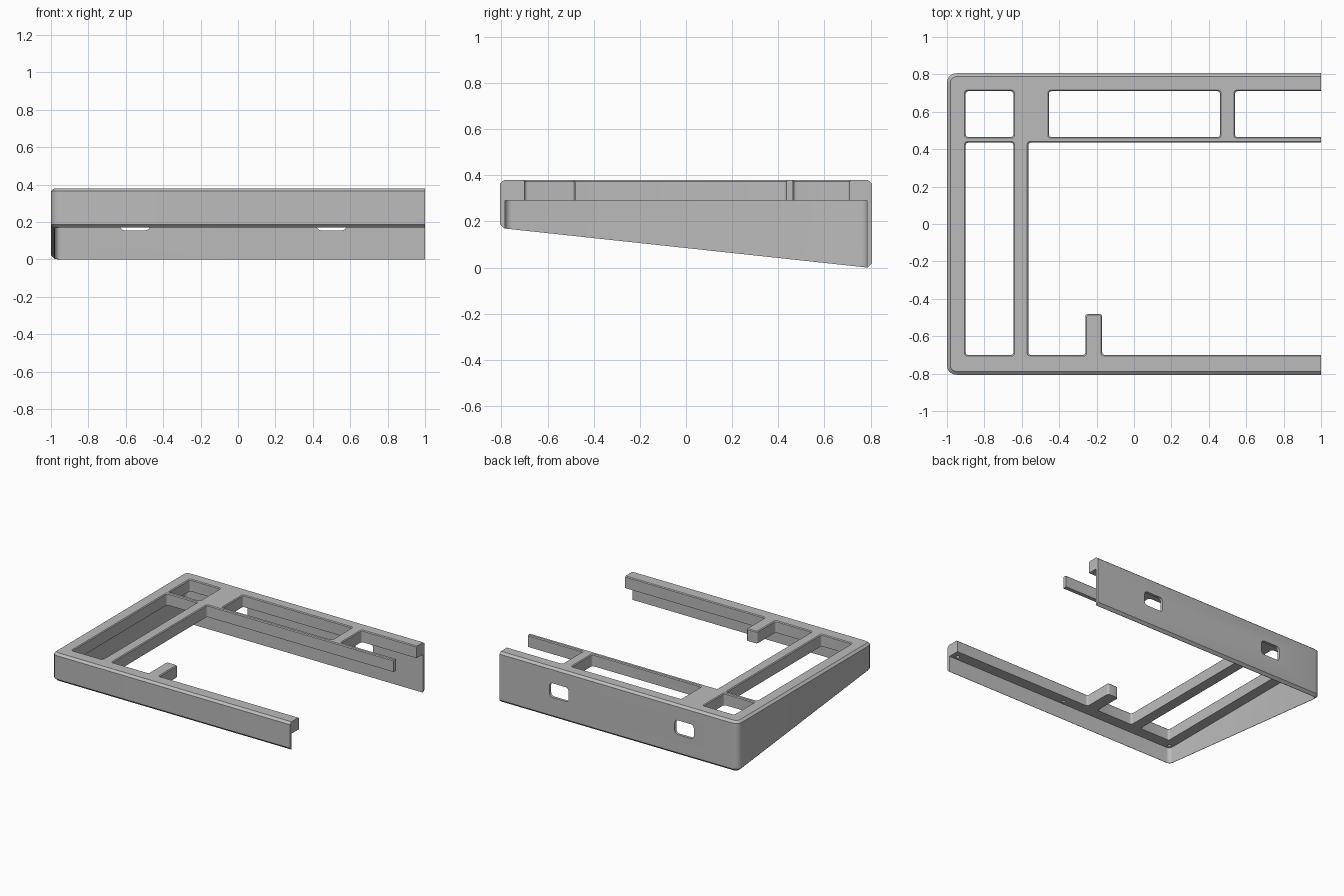
import bpy
import bmesh
from math import pi
from mathutils import Vector, Matrix

cube = bpy.data.objects.get("Cube")
if cube:
    bpy.data.objects.remove(cube, do_unlink=True)

grey = bpy.data.materials.new("matte grey")
grey.use_nodes = True
grey.diffuse_color = (0.5, 0.5, 0.5, 1)
grey.node_tree.nodes["Principled BSDF"].inputs["Base Color"].default_value = (0.5, 0.5, 0.5, 1)

TOP, UNDER, HALF, CH = 0.38, 0.29, 0.806, 0.018


def rect(x0, x1, y0, y1):
    return [(x0, y0), (x1, y0), (x1, y1), (x0, y1)]


def rounded(points, radius, steps=5, keep=lambda p: False):
    """Round each corner of an axis-aligned outline, except those kept square."""
    out = []
    pts = [Vector(p) for p in points]
    for i, p in enumerate(pts):
        if keep(p):
            out += [p] * (steps + 1)
            continue
        u = (pts[i - 1] - p).normalized() * radius
        v = (pts[(i + 1) % len(pts)] - p).normalized() * radius
        for k in range(steps + 1):
            t = k / steps * pi / 2
            s, c = Matrix.Rotation(t, 2) @ Vector((0, 1))
            out.append(p + u * (1 - abs(s)) + v * (1 - c))
    return out


def loft(name, loops):
    """Closed solid through loops of equal length; merges square corners."""
    bm = bmesh.new()
    rings = [[bm.verts.new(co) for co in loop] for loop in loops]
    n = len(rings[0])
    for a, b in zip(rings, rings[1:]):
        for i in range(n):
            j = (i + 1) % n
            bm.faces.new((a[i], a[j], b[j], b[i]))
    bm.faces.new(rings[0][::-1])
    bm.faces.new(rings[-1])
    bmesh.ops.remove_doubles(bm, verts=bm.verts, dist=1e-5)
    bmesh.ops.recalc_face_normals(bm, faces=bm.faces)
    mesh = bpy.data.meshes.new(name)
    bm.to_mesh(mesh)
    bm.free()
    ob = bpy.data.objects.new(name, mesh)
    bpy.context.collection.objects.link(ob)
    mesh.materials.append(grey)
    return ob


def prism(name, outline, z0, z1):
    return loft(name, [[(p[0], p[1], z) for p in outline] for z in (z0, z1)])


def cut(body, cutter):
    mod = body.modifiers.new("cut", "BOOLEAN")
    mod.operation = "DIFFERENCE"
    mod.solver = "EXACT"
    mod.object = cutter
    bpy.context.view_layer.objects.active = body
    bpy.ops.object.modifier_apply(modifier=mod.name)
    bpy.data.objects.remove(cutter, do_unlink=True)


def slope(y):
    return 0.1076 * (HALF - CH - y)


# Outer body: chamfered top and bottom, sloping underside, square open end
def outline(d):
    return rounded(rect(-1 + d, 1, -HALF + d, HALF - d), 0.05 - d,
                   keep=lambda p: p.x > 0.9)


full, inset = outline(0), outline(CH)
frame = loft("tilted_frame", [
    [(p.x, p.y, slope(p.y)) for p in inset],
    [(p.x, p.y, slope(q.y) + CH) for p, q in zip(full, inset)],
    [(p.x, p.y, TOP - 0.015) for p in full],
    [(p.x, p.y, TOP) for p in inset]])

# Hollow underside leaving thin walls
wall = 0.021
cut(frame, prism("cavity", rounded(rect(-1 + wall, 1.3, -HALF + wall, HALF - wall), 0.03),
                 -0.5, UNDER))


# Openings in the top plate; d widens them for the edge chamfer
def big_bay(d):
    left, right, tip = -0.26 + d, -0.17 - d, -0.48 - d
    low, high, x0, x1 = -0.70 - d, 0.435 + d, -0.565 - d, 1.3
    return [(x0, low), (left, low), (left, tip), (right, tip),
            (right, low), (x1, low), (x1, high), (x0, high)]


def bay(x0, x1, y0, y1):
    return lambda d: rect(x0 - d, x1 + d, y0 - d, y1 + d)


for shape in (big_bay,
              bay(-0.90, -0.645, -0.70, 0.435),
              bay(-0.90, -0.645, 0.465, 0.71),
              bay(-0.455, 0.46, 0.465, 0.71),
              bay(0.54, 1.3, 0.465, 0.71)):
    levels = ((0, 0.2), (0, TOP - 0.006), (0.006, TOP), (0.006, TOP + 0.05))
    cut(frame, loft("opening", [[(p.x, p.y, z) for p in rounded(shape(d), 0.015)]
                                for d, z in levels]))

# Cable windows through the back wall
for x in (-0.55, 0.5):
    window = prism("window", rounded(rect(x - 0.08, x + 0.08, 0.155, 0.263), 0.025), -0.9, -0.74)
    window.data.transform(Matrix.Rotation(pi / 2, 4, "X"))
    cut(frame, window)

# Blind screw holes under the front rail
for x in (-0.95, 0, 0.95):
    cut(frame, prism("hole", rounded(rect(x - 0.013, x + 0.013, -0.768, -0.742), 0.0129),
                     UNDER - 0.03, UNDER + 0.04))

# Smooth rounded corners, crisp edges elsewhere
bpy.ops.object.select_all(action="DESELECT")
frame.select_set(True)
bpy.context.view_layer.objects.active = frame
bpy.ops.object.shade_smooth_by_angle(angle=pi / 7)
